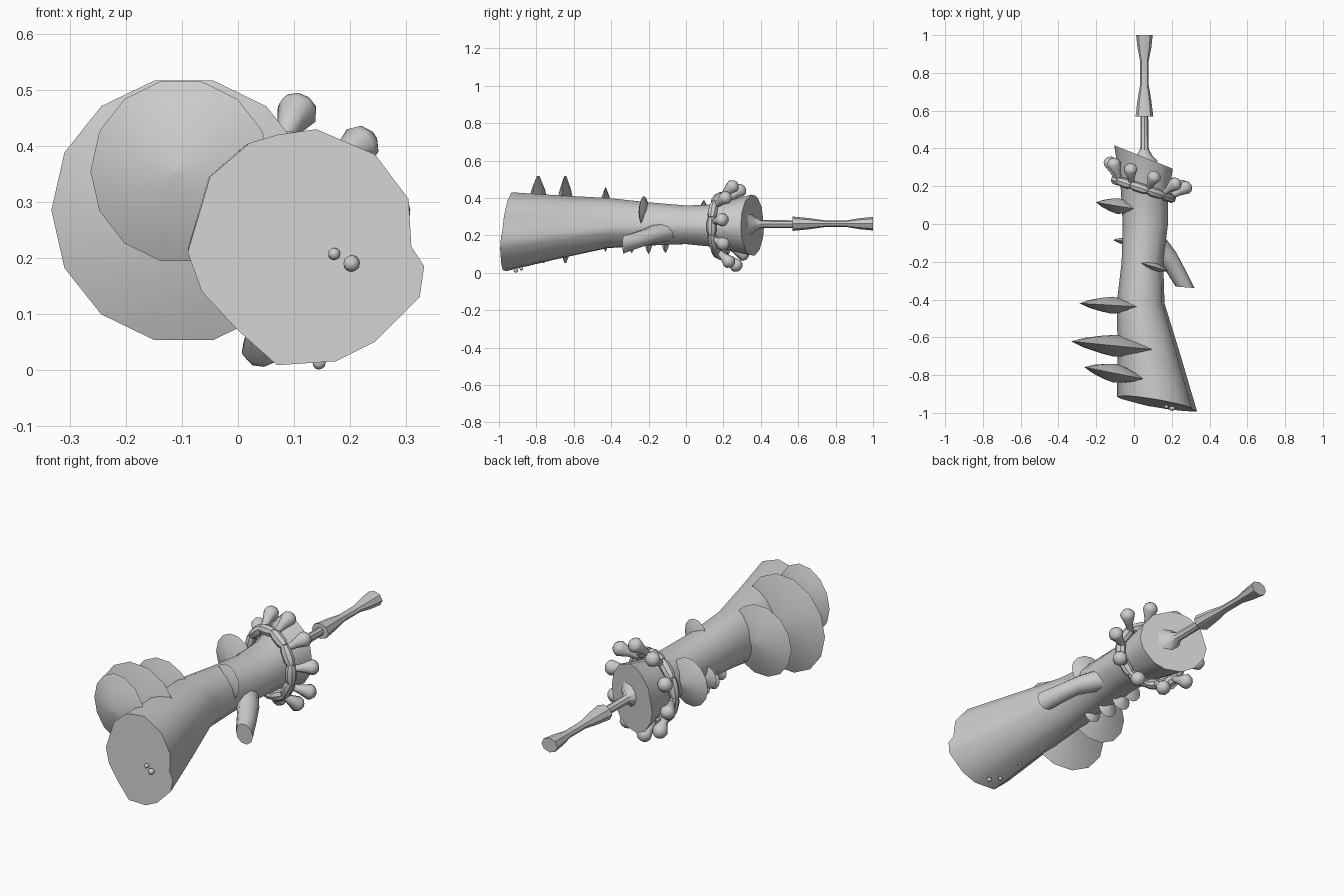
import bpy, bmesh, math
from mathutils import Vector

if "Cube" in bpy.data.objects:
    bpy.data.objects.remove(bpy.data.objects["Cube"])

mat = bpy.data.materials.new("stone grey")
mat.diffuse_color = (0.6, 0.6, 0.6, 1)
mat.use_nodes = True
mat.node_tree.nodes["Principled BSDF"].inputs["Base Color"].default_value = mat.diffuse_color


def finish(name, bm, angle=40):
    bmesh.ops.remove_doubles(bm, verts=bm.verts, dist=0.00005)
    bmesh.ops.recalc_face_normals(bm, faces=bm.faces)
    me = bpy.data.meshes.new(name)
    bm.to_mesh(me)
    bm.free()
    me.materials.append(mat)
    ob = bpy.data.objects.new(name, me)
    bpy.context.collection.objects.link(ob)
    bpy.ops.object.select_all(action='DESELECT')
    ob.select_set(True)
    bpy.context.view_layer.objects.active = ob
    bpy.ops.object.shade_smooth_by_angle(angle=math.radians(angle))
    return ob


def skin(name, rings, angle=40):
    """Join closed rings of points and cap both ends."""
    bm = bmesh.new()
    loops = [[bm.verts.new(p) for p in ring] for ring in rings]
    n = len(loops[0])
    for a, b in zip(loops, loops[1:]):
        for i in range(n):
            j = (i + 1) % n
            bm.faces.new((a[i], a[j], b[j], b[i]))
    bm.faces.new(loops[0])
    bm.faces.new(loops[-1])
    return finish(name, bm, angle)


def lathe(name, profile, origin, axis, sides=12, squash=1.0, angle=40):
    """Revolve (distance, radius) pairs around an axis."""
    o, u = Vector(origin), Vector(axis).normalized()
    ref = Vector((0, 0, 1)) if abs(u.z) < 0.9 else Vector((1, 0, 0))
    e1 = u.cross(ref).normalized()
    e2 = e1.cross(u) * squash
    rings = []
    for t, r in profile:
        r = max(r, 0.0003)
        rings.append([o + u * t + (e1 * math.cos(a) + e2 * math.sin(a)) * r
                      for a in (2 * math.pi * i / sides for i in range(sides))])
    return skin(name, rings, angle)


# Log trunk: irregular sawn end blending into a rounder, slimmer trunk
outline = [(.31, .22), (.305, .305), (.245, .385), (.14, .43), (.07, .42),
           (.02, .405), (-.05, .345), (-.09, .21), (-.065, .14), (0, .07),
           (.07, .008), (.175, .015), (.245, .05), (.325, .13), (.333, .185)]
stations = [  # y, centre x, centre z, radius x, radius z, irregularity
    (-.70, .08, .243, .163, .172, .8), (-.42, .035, .265, .125, .135, .5),
    (-.20, .045, .26, .11, .117, .2), (0, .06, .255, .12, .105, 0),
    (.15, .055, .25, .125, .115, 0), (.355, .05, .253, .155, .165, 0)]
rings = [[(x, -.95 - .17 * (x - .12) + .1 * (z - .22), z) for x, z in outline]]
for y, cx, cz, rx, rz, w in stations:
    ring = []
    tilt = .4 if y > .3 else (.25 if y > .1 else 0)
    for px, pz in outline:
        d = Vector(((px - .12) / .205, (pz - .22) / .21))
        d = d * w + d.normalized() * (1 - w)
        ring.append((cx + rx * d.x, y - tilt * rx * d.x, cz + rz * d.y))
    rings.append(ring)
skin("log_trunk", rings)

# Side branch stub, cut square to the front
skin("branch_stub", [
    [(x + rx * math.cos(a), y + ry * math.cos(a), z + rz * math.sin(a))
     for a in (2 * math.pi * i / 10 for i in range(10))]
    for x, y, z, rx, ry, rz in [(.11, -.10, .225, .03, .06, .055),
                                (.19, -.19, .20, .033, .04, .046),
                                (.235, -.27, .172, .042, .018, .046),
                                (.27, -.335, .15, .05, -.004, .05)]])

# Shelf fungi: thin lens shaped plates across the trunk
shelves = [  # x, y, z, radius, half thickness, slant
    (-.097, -.645, .285, .238, .058, .10), (-.102, -.79, .355, .165, .05, .2),
    (-.115, -.43, .285, .175, .045, .06), (-.085, .095, .27, .118, .042, .17),
    (.10, -.225, .325, .085, .025, .3), (-.055, -.09, .215, .055, .018, .1),
    (0, -.20, .15, .05, .02, .1), (-.01, -.11, .155, .05, .02, .1),
    (.02, -.29, .15, .045, .018, .1)]
for i, (x, y, z, r, h, s) in enumerate(shelves):
    lathe("shelf_fungus_%d" % (i + 1),
          [(-h, 0), (-h * .82, r * .3), (-h * .45, r * .7), (0, r),
           (h * .45, r * .7), (h * .82, r * .3), (h, 0)],
          (x, y, z), (s, 1, 0), 14)

# Collar of plump segments with flared buds, tilted like the log's far end
n = Vector((.31, .95, 0)).normalized()
side = Vector((n.y, -n.x, 0))
up = Vector((0, 0, 1))
centre = Vector((.05, .185, .25))
for i in range(11):
    a = 2 * math.pi * i / 11
    radial = side * math.cos(a) + up * math.sin(a)
    tangent = up * math.cos(a) - side * math.sin(a)
    lathe("collar_segment_%d" % (i + 1),
          [(-.053, 0), (-.048, .018), (-.025, .026), (.025, .026),
           (.048, .018), (.053, 0)], centre + radial * .155, tangent, 8)
for i in range(10):
    a = 2 * math.pi * (i + .25) / 10
    radial = side * math.cos(a) + up * math.sin(a)
    lathe("flared_bud_%d" % (i + 1),
          [(0, .015), (.04, .02), (.09, .037), (.105, .032), (.118, .018), (.122, 0)],
          centre + radial * .155 + n * .01, n * .75 + radial * .65, 9)

# Thin rod with a flared foot, and the waisted handle beyond it
lathe("rod", [(.33, .075), (.365, .04), (.40, .022), (.60, .02)],
      (.055, 0, .26), (0, 1, 0), 8)
lathe("handle", [(.57, .047), (.66, .036), (.74, .022), (.86, .022),
                 (.93, .036), (1.0, .044)], (.055, 0, .262), (0, 1, 0), 8, .82)

# Tiny beads on the sawn end and the underside
for i, (x, y, z, r) in enumerate([(.203, -.975, .19, .015), (.172, -.967, .207, .011),
                                  (.145, -.91, .012, .012), (.10, -.88, .022, .01),
                                  (.08, -.76, .062, .01)]):
    bm = bmesh.new()
    bmesh.ops.create_icosphere(bm, subdivisions=2, radius=r)
    bmesh.ops.translate(bm, verts=bm.verts, vec=(x, y, z))
    finish("bead_%d" % (i + 1), bm)
